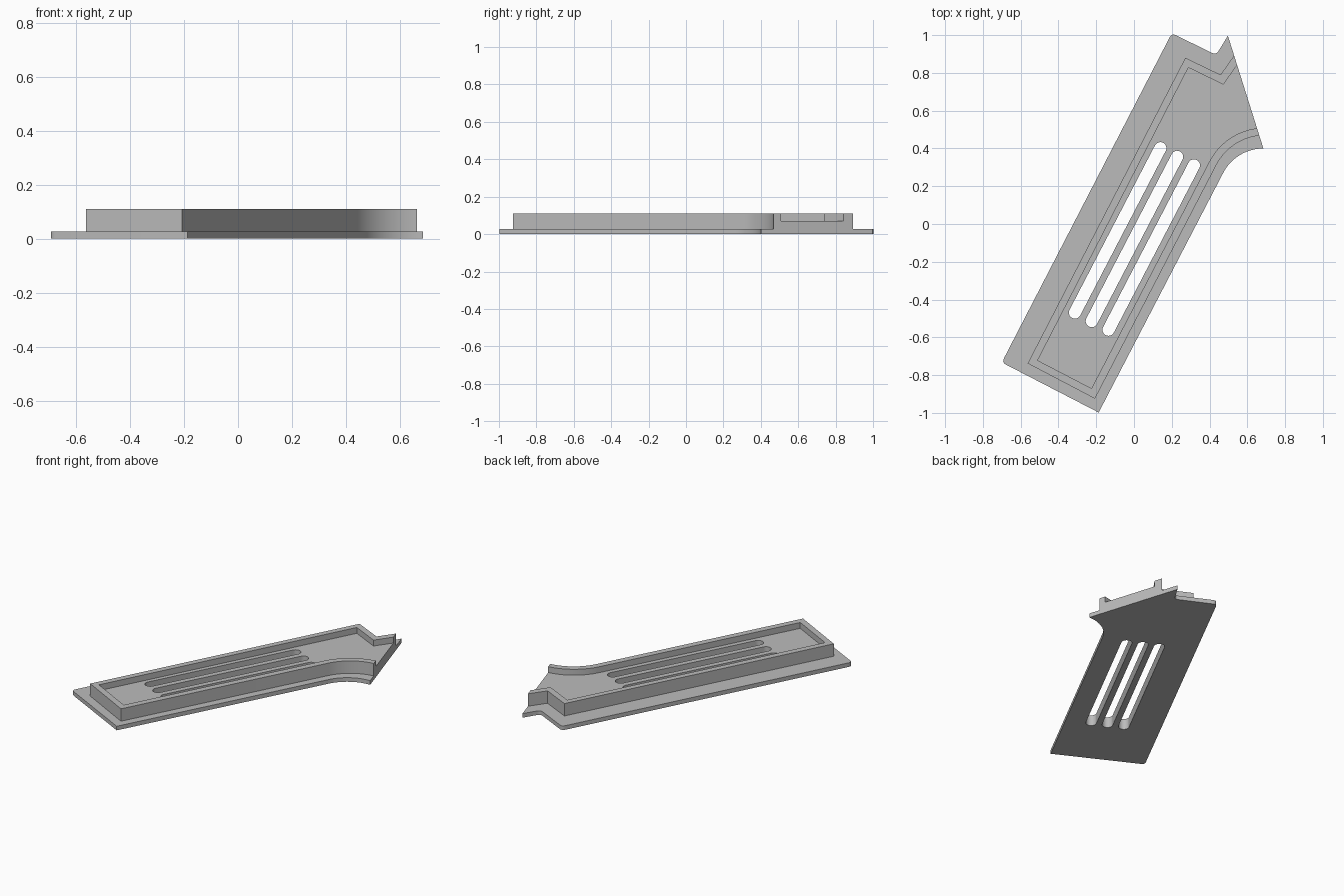
import bpy, bmesh, math
from mathutils import Vector

if "Cube" in bpy.data.objects:
    bpy.data.objects.remove(bpy.data.objects["Cube"], do_unlink=True)

grey = bpy.data.materials.new("plain grey")
grey.use_nodes = True
grey.diffuse_color = (0.5, 0.5, 0.5, 1)
grey.node_tree.nodes["Principled BSDF"].inputs["Base Color"].default_value = (0.5, 0.5, 0.5, 1)

ALONG = Vector((0.461, 0.887)).normalized()   # long direction of the tray
SIDE = Vector((ALONG.y, -ALONG.x))            # towards the flared side


def prism(name, points, z0, z1):
    """Extrude a flat outline between two heights."""
    bm = bmesh.new()
    face = bm.faces.new([bm.verts.new((p[0], p[1], z0)) for p in points])
    top = bmesh.ops.extrude_face_region(bm, geom=[face])["geom"]
    bmesh.ops.translate(bm, vec=(0, 0, z1 - z0),
                        verts=[v for v in top if isinstance(v, bmesh.types.BMVert)])
    bmesh.ops.recalc_face_normals(bm, faces=bm.faces)
    mesh = bpy.data.meshes.new(name)
    bm.to_mesh(mesh)
    bm.free()
    mesh.materials.append(grey)
    obj = bpy.data.objects.new(name, mesh)
    bpy.context.collection.objects.link(obj)
    return obj


def rounded(before, corner, after, r=0.025, steps=5):
    """Points that soften one corner."""
    c = Vector(corner)
    a = c + (Vector(before) - c).normalized() * r
    b = c + (Vector(after) - c).normalized() * r
    return [a.lerp(c, t).lerp(c.lerp(b, t), t) for t in (i / steps for i in range(steps + 1))]


def flare(start, end, radius, steps=16):
    """Arc leaving the straight side at a tangent and reaching the end point."""
    start, end = Vector(start), Vector(end)
    h = (end - start).dot(SIDE)
    phi = math.acos(1 - h / radius)
    s = (end - start).dot(ALONG) - radius * math.sin(phi)
    pts = []
    for i in range(steps + 1):
        t = phi * i / steps
        pts.append(start + ALONG * (s + radius * math.sin(t)) + SIDE * radius * (1 - math.cos(t)))
    return pts + [end + Vector((0.2, 0.0))]


def outline(back_left, front_left, front_right, flare_end, radius, tip, notch, soft=False):
    """Tray outline, running past the slanted end so it can be trimmed."""
    over = Vector(tip) + (Vector(tip) - Vector(notch))
    corners = [notch, back_left, front_left]
    if soft:
        path = [over, *corners, front_right]
        corners = [p for i in (1, 2, 3) for p in rounded(path[i - 1], path[i], path[i + 1])]
    return [over, *corners, front_right, *flare(front_right, flare_end, radius)]


def combine(target, other, operation):
    mod = target.modifiers.new("join", "BOOLEAN")
    mod.operation = operation
    mod.solver = "EXACT"
    mod.object = other
    bpy.context.view_layer.objects.active = target
    bpy.ops.object.modifier_apply(modifier=mod.name)
    bpy.data.objects.remove(other, do_unlink=True)


# Thin flange plate and raised body
tray = prism("vented_tray", outline((0.2, 1.01), (-0.70, -0.733), (-0.187, -0.998),
             (0.685, 0.40), 0.24, (0.497, 0.997), (0.435, 0.895), True), 0, 0.027)
body = prism("raised_body", outline((0.272, 0.88), (-0.563, -0.738), (-0.207, -0.925),
             (0.664, 0.468), 0.29, (0.532, 0.895), (0.458, 0.79)), 0.01, 0.109)
combine(tray, body, "UNION")

# Shallow pocket that leaves a rim
pocket = prism("pocket_cutter", outline((0.288, 0.828), (-0.51, -0.722), (-0.225, -0.87),
               (0.652, 0.507), 0.33, (0.545, 0.84), (0.473, 0.738)), 0.07, 0.2)
combine(tray, pocket, "DIFFERENCE")

# Three long round-ended slots
for k in range(3):
    low = Vector((-0.313, -0.469)) + Vector((0.089, -0.0455)) * k
    high = low + ALONG * 0.981
    ring = []
    for centre, sign in ((high, 1), (low, -1)):
        for i in range(13):
            a = math.pi * i / 12
            ring.append(centre + (SIDE * math.cos(a) + ALONG * math.sin(a)) * 0.032 * sign)
    combine(tray, prism("slot_cutter", ring, -0.1, 0.2), "DIFFERENCE")

# Slanted open end
a, b = Vector((0.685, 0.40)), Vector((0.497, 0.997))
reach, out = (b - a) * 0.5, Vector((0.8, 0.25))
trim = prism("end_cutter", [a - reach, a - reach + out, b + reach + out, b + reach], -0.1, 0.3)
combine(tray, trim, "DIFFERENCE")

# Smooth the arcs, keep the edges crisp
bpy.ops.object.select_all(action="DESELECT")
tray.select_set(True)
bpy.context.view_layer.objects.active = tray
bpy.ops.object.shade_smooth_by_angle(angle=math.radians(30))
